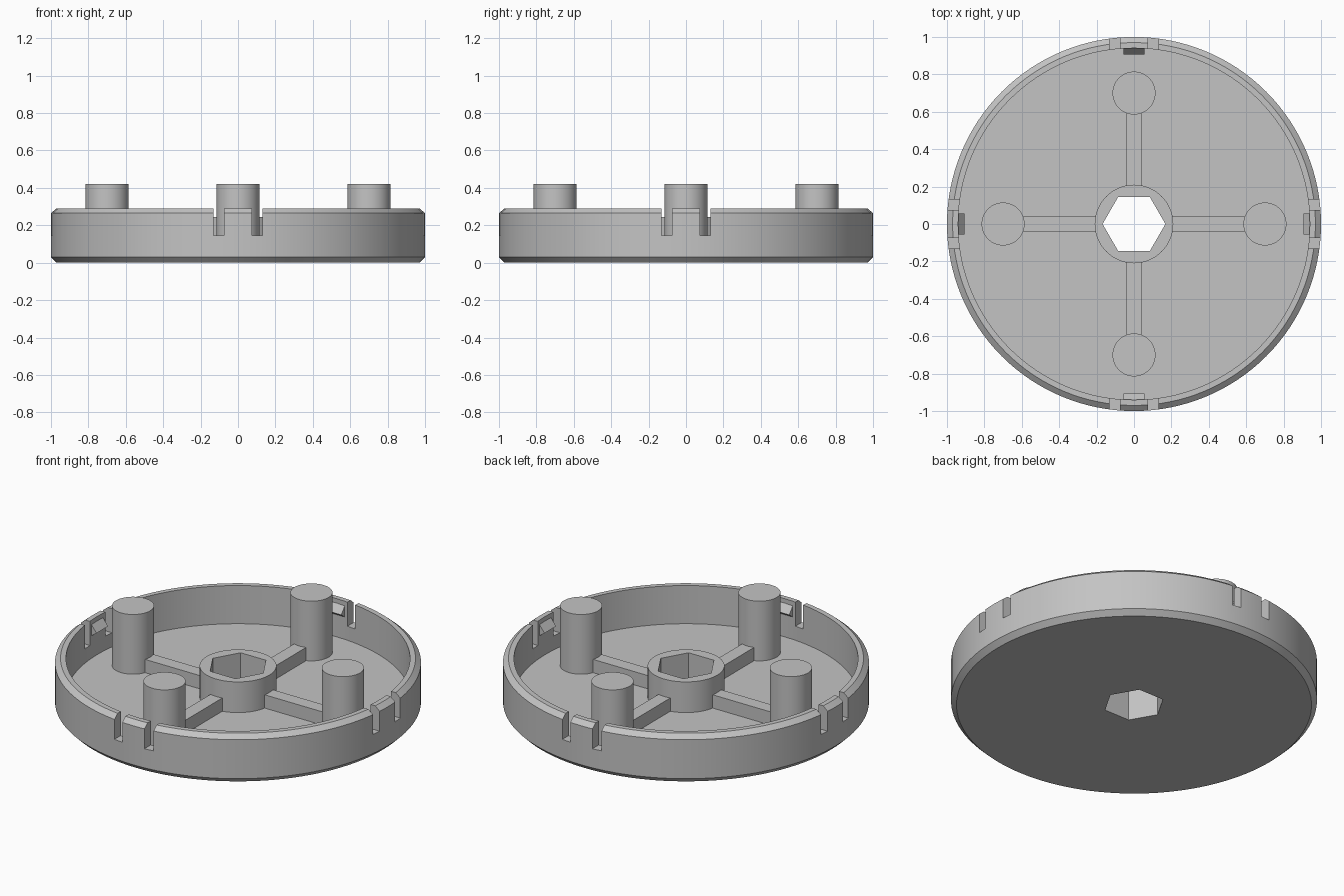
import bpy, bmesh, math
from mathutils import Matrix, Vector

if "Cube" in bpy.data.objects:
    bpy.data.objects.remove(bpy.data.objects["Cube"], do_unlink=True)

# Single plain grey plastic
grey = bpy.data.materials.new("grey plastic")
grey.use_nodes = True
colour = (0.55, 0.55, 0.55, 1)
grey.diffuse_color = colour
grey.node_tree.nodes["Principled BSDF"].inputs["Base Color"].default_value = colour


def finish(name, bm):
    bmesh.ops.remove_doubles(bm, verts=bm.verts, dist=1e-4)
    bmesh.ops.recalc_face_normals(bm, faces=bm.faces)
    mesh = bpy.data.meshes.new(name)
    bm.to_mesh(mesh)
    bm.free()
    mesh.materials.append(grey)
    obj = bpy.data.objects.new(name, mesh)
    bpy.context.collection.objects.link(obj)
    return obj


def lathe(name, profile, steps, centre=(0, 0, 0)):
    """Revolve (radius, height) points round the vertical axis."""
    bm = bmesh.new()
    verts = [bm.verts.new((r, 0, z)) for r, z in profile]
    edges = [bm.edges.new(pair) for pair in zip(verts, verts[1:])]
    bmesh.ops.spin(bm, geom=verts + edges, cent=(0, 0, 0), axis=(0, 0, 1),
                   angle=math.tau, steps=steps)
    bmesh.ops.translate(bm, verts=bm.verts, vec=centre)
    return finish(name, bm)


def cylinder(name, r, z0, z1, steps=64, centre=(0, 0, 0)):
    return lathe(name, [(0, z0), (r, z0), (r, z1), (0, z1)], steps, centre)


def bar(name, section, half_width, turn, shift=0):
    """Extrude an (outward, height) section sideways, then turn it about z."""
    bm = bmesh.new()
    face = bm.faces.new([bm.verts.new((x, shift - half_width, z)) for x, z in section])
    new = bmesh.ops.extrude_face_region(bm, geom=[face])["geom"]
    bmesh.ops.translate(bm, vec=(0, 2 * half_width, 0),
                        verts=[v for v in new if isinstance(v, bmesh.types.BMVert)])
    bm.transform(Matrix.Rotation(turn, 4, "Z"))
    return finish(name, bm)


def box(x0, x1, z0, z1):
    return [(x0, z0), (x1, z0), (x1, z1), (x0, z1)]


def activate(obj):
    bpy.ops.object.select_all(action="DESELECT")
    obj.select_set(True)
    bpy.context.view_layer.objects.active = obj


def cut(obj, cutter):
    mod = obj.modifiers.new("cut", "BOOLEAN")
    mod.operation = "DIFFERENCE"
    mod.solver = "EXACT"
    mod.object = cutter
    activate(obj)
    bpy.ops.object.modifier_apply(modifier=mod.name)


FLOOR = 0.06
# Shallow dish with chamfered outer edges, and the raised hub
dish = lathe("dish", [(0, 0), (0.97, 0), (1, 0.03), (1, 0.265), (0.97, 0.29),
                      (0.94, 0.29), (0.94, FLOOR), (0, FLOOR)], 128)
hub = cylinder("hub", 0.21, FLOOR, 0.245)
smooth_parts = [dish, hub]
cutters = []

# Hexagonal shaft hole through hub and floor
hex_hole = cylinder("hex_cutter", 0.168, -0.1, 0.5, 6)
cutters.append(hex_hole)
for part in (dish, hub):
    cut(part, hex_hole)

for i, side in enumerate(("left", "back", "right", "front")):
    turn = i * math.pi / 2
    out = Matrix.Rotation(turn, 3, "Z") @ Vector((0.7, 0, 0))
    # Post and the rib joining it to the hub
    smooth_parts.append(cylinder(side + "_post", 0.115, FLOOR, 0.42, centre=out))
    bar(side + "_rib", box(0.2, 0.6, FLOOR, 0.14), 0.04, turn)
    # Two slots free a flexible tab in the wall
    for shift in (-0.102, 0.102):
        slot = bar("slot_cutter", box(0.85, 1.1, 0.145, 0.4), 0.028, turn, shift)
        cutters.append(slot)
        cut(dish, slot)
    # Wedge catch on the inside of the tab
    bar(side + "_catch", [(0.945, 0.27), (0.905, 0.22), (0.945, 0.19)], 0.055, turn)

for obj in cutters:
    bpy.data.objects.remove(obj, do_unlink=True)

for obj in smooth_parts:
    activate(obj)
    bpy.ops.object.shade_smooth_by_angle(angle=math.radians(25))
